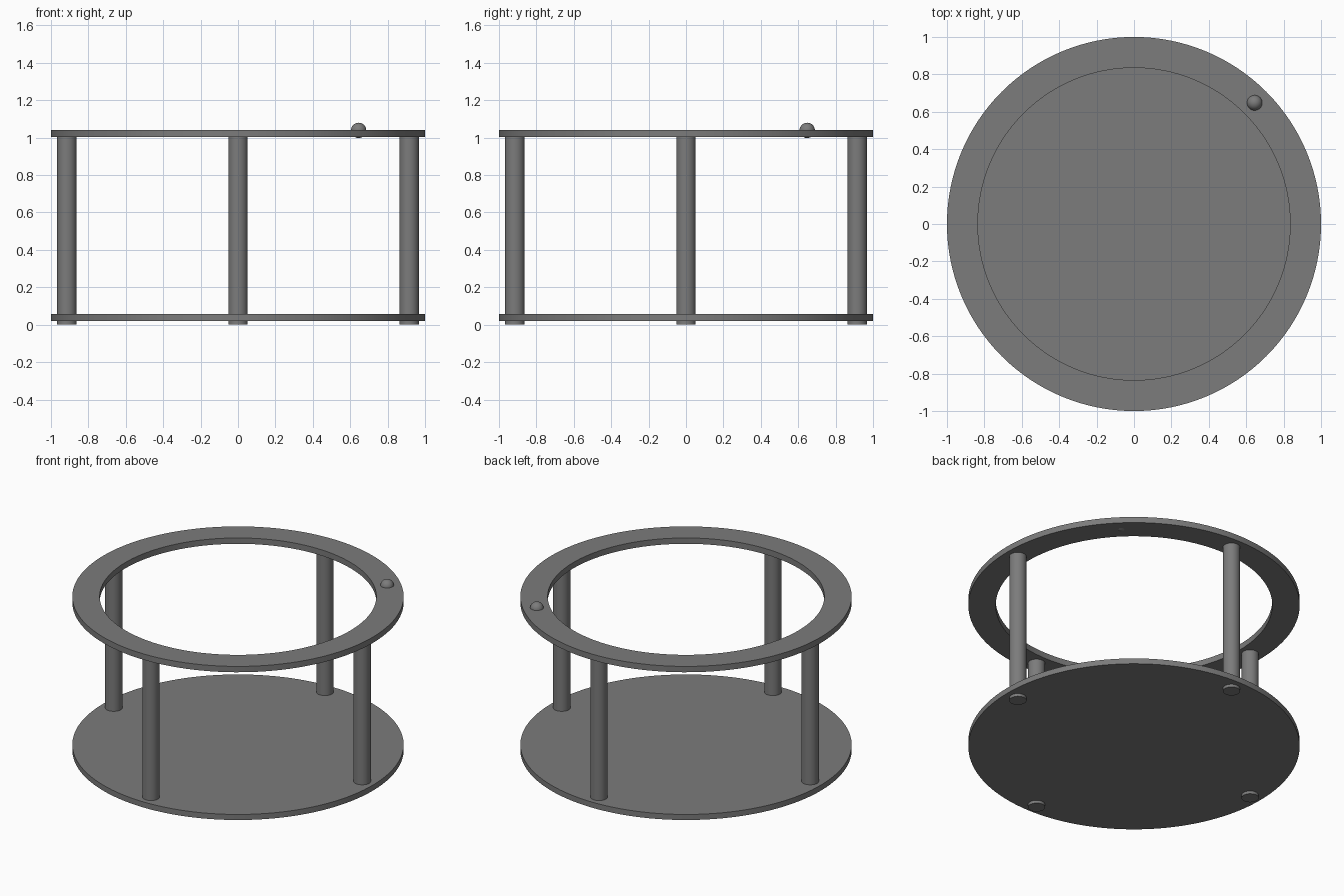
import bpy, bmesh, math

if "Cube" in bpy.data.objects:
    bpy.data.objects.remove(bpy.data.objects["Cube"])

grey = bpy.data.materials.new("mid_grey")
grey.diffuse_color = (0.2, 0.2, 0.2, 1)
grey.use_nodes = True
grey.node_tree.nodes["Principled BSDF"].inputs["Base Color"].default_value = grey.diffuse_color


def finish(obj, name):
    obj.name = name
    obj.data.materials.append(grey)
    bpy.ops.object.select_all(action='DESELECT')
    obj.select_set(True)
    bpy.context.view_layer.objects.active = obj
    bpy.ops.object.shade_smooth_by_angle(angle=math.radians(30))
    return obj


def cylinder(name, radius, z0, z1, x=0, y=0, sides=96):
    bpy.ops.mesh.primitive_cylinder_add(vertices=sides, radius=radius, depth=z1 - z0,
                                        location=(x, y, (z0 + z1) / 2))
    return finish(bpy.context.object, name)


def ring(name, inner, outer, z0, z1, sides=128):
    # rectangular cross-section spun around the z axis
    bm = bmesh.new()
    profile = [bm.verts.new((r, 0, z)) for r, z in
               ((inner, z0), (outer, z0), (outer, z1), (inner, z1))]
    edges = [bm.edges.new((profile[i], profile[(i + 1) % 4])) for i in range(4)]
    bmesh.ops.spin(bm, geom=profile + edges, cent=(0, 0, 0), axis=(0, 0, 1),
                   angle=math.tau, steps=sides, use_merge=True)
    bmesh.ops.remove_doubles(bm, verts=bm.verts, dist=1e-5)
    bmesh.ops.recalc_face_normals(bm, faces=bm.faces)
    mesh = bpy.data.meshes.new(name)
    bm.to_mesh(mesh)
    bm.free()
    obj = bpy.data.objects.new(name, mesh)
    bpy.context.collection.objects.link(obj)
    return finish(obj, name)


# Solid lower disc and open upper ring
cylinder("base_disc", 1.0, 0.019, 0.056, sides=128)
ring("top_ring", 0.835, 1.0, 1.003, 1.042)

# Four posts, poking slightly through the base as feet
for i, side in enumerate(("right", "back", "left", "front")):
    a = i * math.pi / 2
    cylinder(f"{side}_post", 0.052, 0.0, 1.02,
             0.915 * math.cos(a), 0.915 * math.sin(a), sides=48)

# Small ball set into the ring
bpy.ops.mesh.primitive_uv_sphere_add(segments=32, ring_count=16, radius=0.041,
                                     location=(0.645, 0.648, 1.039))
finish(bpy.context.object, "marker_ball")
